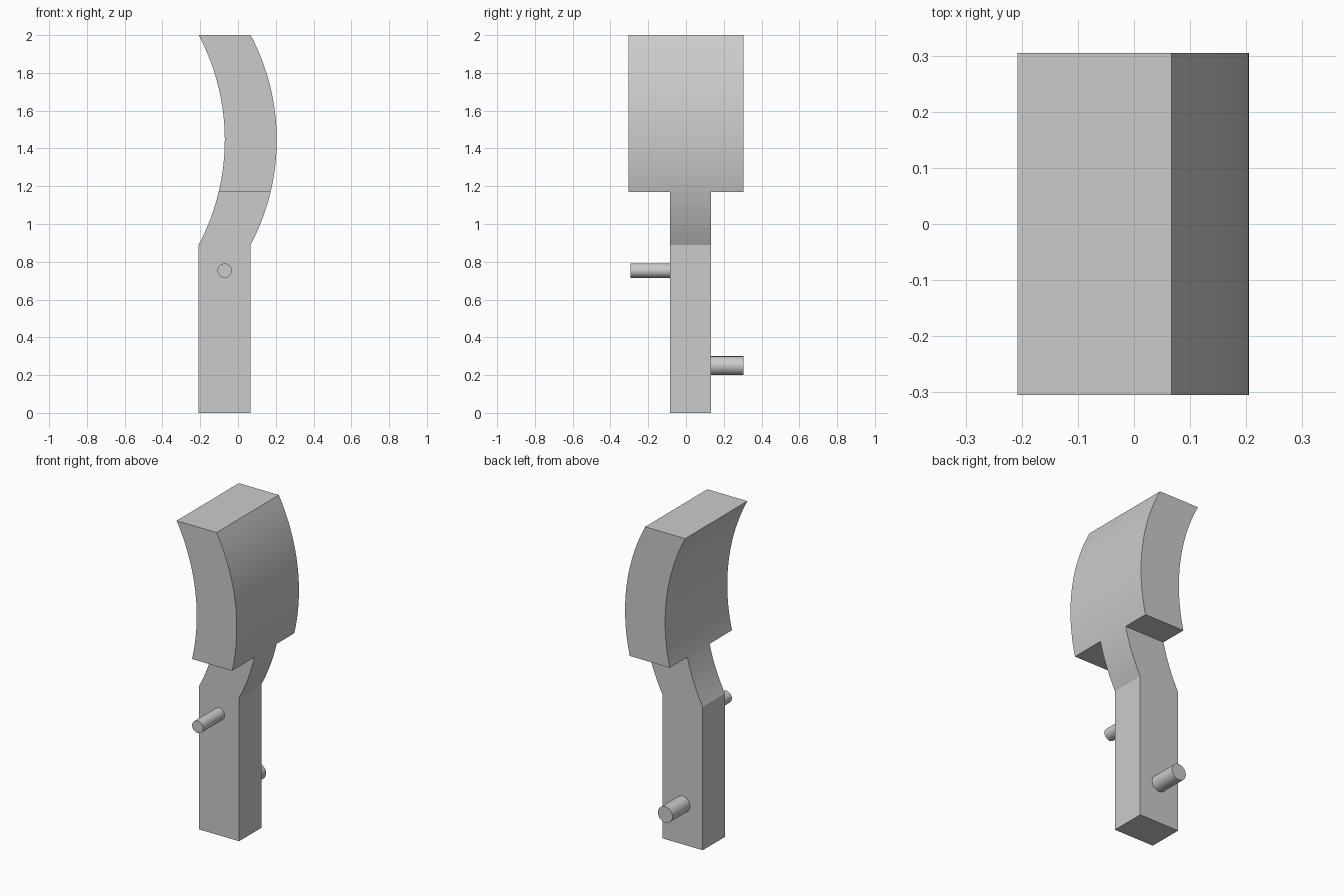
import bpy, bmesh, math
from mathutils import Matrix, Vector

cube = bpy.data.objects.get("Cube")
if cube:
    bpy.data.objects.remove(cube, do_unlink=True)

grey = bpy.data.materials.new("plain grey")
grey.use_nodes = True
colour = (0.6, 0.6, 0.6, 1)
grey.diffuse_color = colour
grey.node_tree.nodes["Principled BSDF"].inputs["Base Color"].default_value = colour

# Shared measurements
THICK = 0.275
EDGE_X = 0.067          # convex side where the curve starts and ends
BEND_Z, SPLIT_Z, TOP_Z = 0.89, 1.17, 2.0
BULGE = 0.138
HALF = (TOP_Z - BEND_Z) / 2
RADIUS = (HALF ** 2 + BULGE ** 2) / (2 * BULGE)
MID_Z = BEND_Z + HALF
PEG_X = EDGE_X - THICK / 2


def curve_side(z0, z1, steps):
    """Points along the convex arc between two heights."""
    centre_x = EDGE_X + BULGE - RADIUS
    a0 = math.asin((z0 - MID_Z) / RADIUS)
    a1 = math.asin((z1 - MID_Z) / RADIUS)
    angles = [a0 + (a1 - a0) * i / steps for i in range(steps + 1)]
    return [(centre_x + RADIUS * math.cos(a), MID_Z + RADIUS * math.sin(a)) for a in angles]


def finish(name, bm):
    bmesh.ops.recalc_face_normals(bm, faces=bm.faces)
    mesh = bpy.data.meshes.new(name)
    bm.to_mesh(mesh)
    bm.free()
    mesh.materials.append(grey)
    obj = bpy.data.objects.new(name, mesh)
    bpy.context.collection.objects.link(obj)
    bpy.ops.object.select_all(action="DESELECT")
    obj.select_set(True)
    bpy.context.view_layer.objects.active = obj
    bpy.ops.object.shade_smooth_by_angle(angle=math.radians(25))


def slab(name, side, y0, y1):
    """Extrude a side line, doubled by the thickness, from y0 to y1."""
    outline = side + [(x - THICK, z) for x, z in reversed(side)]
    bm = bmesh.new()
    face = bm.faces.new([bm.verts.new((x, y0, z)) for x, z in outline])
    new = bmesh.ops.extrude_face_region(bm, geom=[face])["geom"]
    verts = [v for v in new if isinstance(v, bmesh.types.BMVert)]
    bmesh.ops.translate(bm, verts=verts, vec=(0, y1 - y0, 0))
    finish(name, bm)


def peg(name, z, radius, y0, y1):
    bm = bmesh.new()
    place = Matrix.Translation(Vector((PEG_X, (y0 + y1) / 2, z))) @ Matrix.Rotation(math.pi / 2, 4, "X")
    bmesh.ops.create_cone(bm, cap_ends=True, segments=40, radius1=radius,
                          radius2=radius, depth=y1 - y0, matrix=place)
    finish(name, bm)


# Straight handle running into the curved neck
slab("handle", [(EDGE_X, 0)] + curve_side(BEND_Z, SPLIT_Z, 8), -0.085, 0.133)
# Wide curved head
slab("curved_head", curve_side(SPLIT_Z, TOP_Z, 24), -0.305, 0.305)
# Round pegs on the front and back of the handle
peg("front_peg", 0.753, 0.038, -0.295, -0.085)
peg("back_peg", 0.25, 0.05, 0.133, 0.305)
